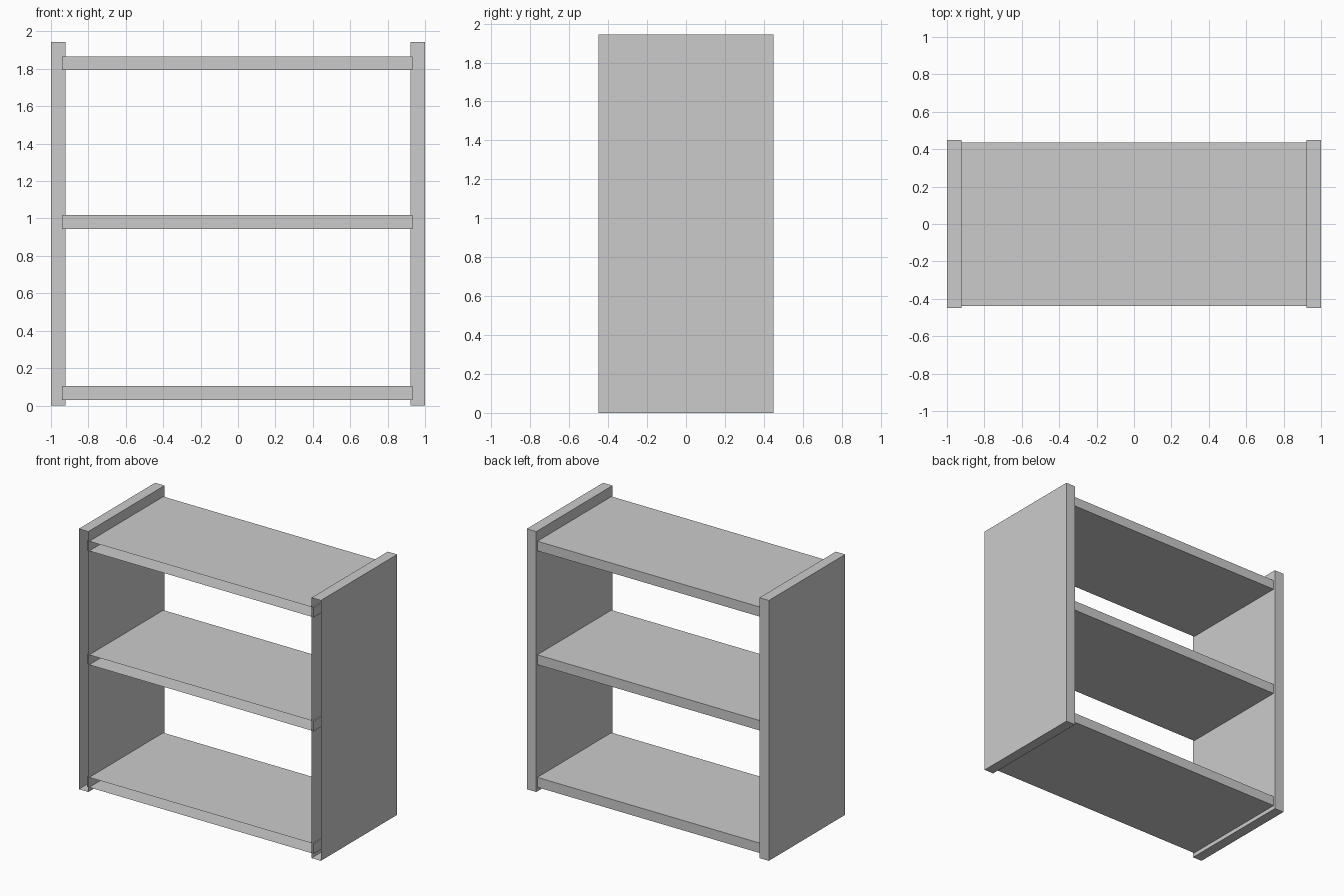
import bpy, bmesh
from mathutils import Vector

if "Cube" in bpy.data.objects:
    bpy.data.objects.remove(bpy.data.objects["Cube"])


def open_box(name, lo, hi):
    """Box between two corners, with its front (-y) face left open."""
    lo, hi = Vector(lo), Vector(hi)
    bm = bmesh.new()
    bmesh.ops.create_cube(bm, size=1)
    for v in bm.verts:
        v.co = Vector([c * s + m for c, s, m in zip(v.co, hi - lo, (hi + lo) / 2)])
    bm.normal_update()
    front = [f for f in bm.faces if f.normal.y < -0.9]
    bmesh.ops.delete(bm, geom=front, context='FACES_ONLY')
    mesh = bpy.data.meshes.new(name)
    bm.to_mesh(mesh)
    bm.free()
    obj = bpy.data.objects.new(name, mesh)
    bpy.context.collection.objects.link(obj)
    return obj


# Upright side panels
open_box("left_side_panel", (-1, -0.45, 0), (-0.922, 0.45, 1.944))
open_box("right_side_panel", (0.922, -0.45, 0), (1, 0.45, 1.944))

# Shelves, let slightly into the panels
for name, z0, z1 in (("bottom_shelf", 0.03, 0.104),
                     ("middle_shelf", 0.945, 1.019),
                     ("top_shelf", 1.795, 1.867)):
    open_box(name, (-0.94, -0.438, z0), (0.932, 0.436, z1))
